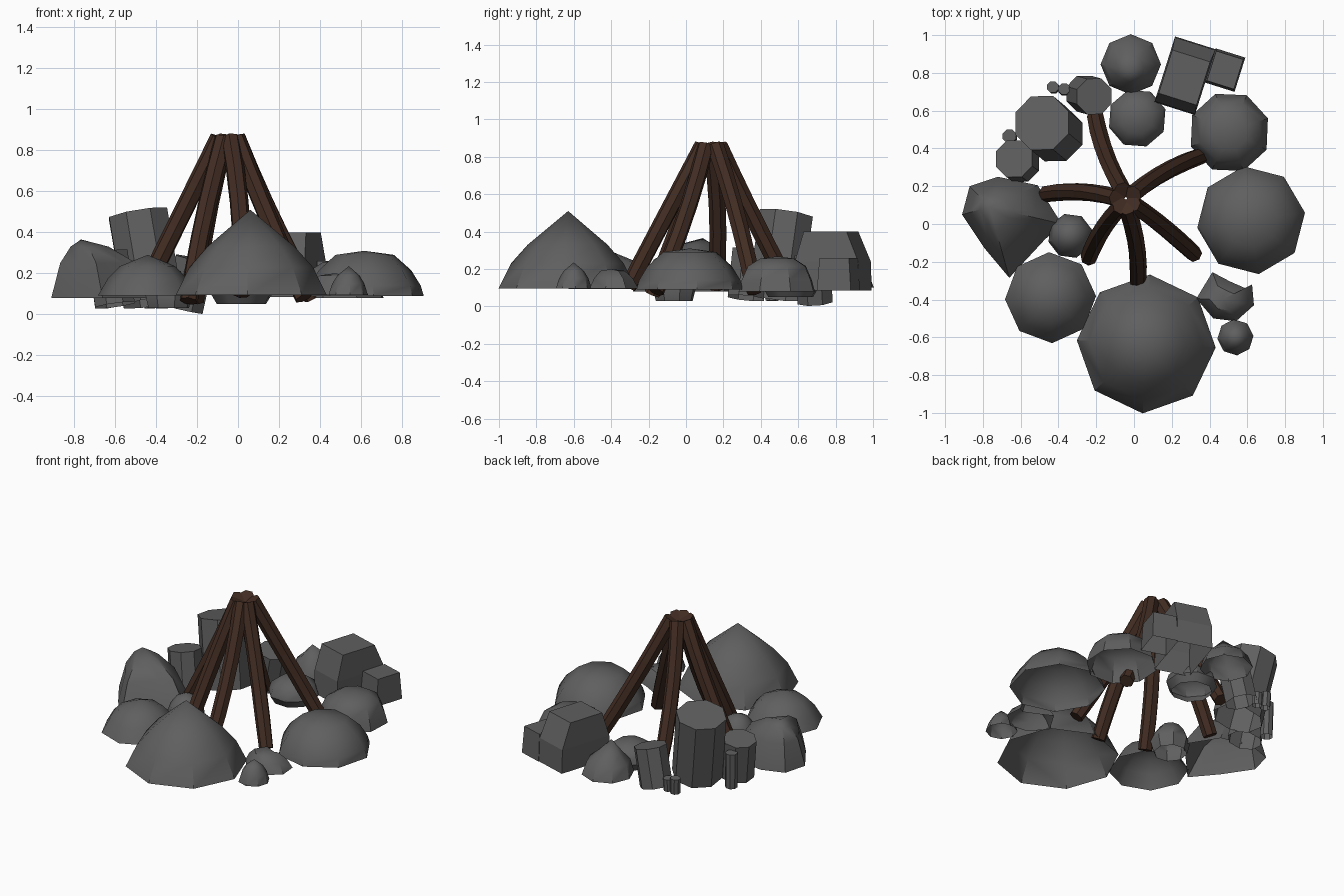
import bpy, bmesh, math
from mathutils import Vector

if "Cube" in bpy.data.objects:
    bpy.data.objects.remove(bpy.data.objects["Cube"])


def material(name, rgb):
    m = bpy.data.materials.new(name)
    m.diffuse_color = (*rgb, 1)
    m.use_nodes = True
    m.node_tree.nodes["Principled BSDF"].inputs["Base Color"].default_value = m.diffuse_color
    return m


GREY = material("stone grey", (0.115, 0.115, 0.115))
BROWN = material("bark brown", (0.053, 0.025, 0.016))


def finish(name, bm, mat, angle=None):
    bmesh.ops.recalc_face_normals(bm, faces=bm.faces[:])
    me = bpy.data.meshes.new(name)
    bm.to_mesh(me)
    bm.free()
    me.materials.append(mat)
    ob = bpy.data.objects.new(name, me)
    bpy.context.collection.objects.link(ob)
    if angle:
        bpy.ops.object.select_all(action='DESELECT')
        ob.select_set(True)
        bpy.context.view_layer.objects.active = ob
        bpy.ops.object.shade_smooth_by_angle(angle=math.radians(angle))
    return ob


def bridge(bm, a, b):
    n = len(a)
    for i in range(n):
        bm.faces.new((a[i], a[(i + 1) % n], b[(i + 1) % n], b[i]))


def circle(x, y, r, turn=0, n=8):
    return [(x + r * math.cos(math.radians(turn) + i * math.tau / n),
             y + r * math.sin(math.radians(turn) + i * math.tau / n)) for i in range(n)]


def dome(name, outline, profile, peak, top):
    """Hollow boulder: outline shrinks towards the peak along (scale, z)."""
    bm = bmesh.new()
    rings = []
    for s, z in profile:
        rings.append([bm.verts.new((peak[0] + (x - peak[0]) * s,
                                    peak[1] + (y - peak[1]) * s, z)) for x, y in outline])
    for a, b in zip(rings, rings[1:]):
        bridge(bm, a, b)
    tip = bm.verts.new((*peak, top))
    r = rings[-1]
    for i in range(len(r)):
        bm.faces.new((r[i], r[(i + 1) % len(r)], tip))
    return finish(name, bm, GREY, 40)


def tube(name, path, radii, mat, n, angle=None, turn=0, bottom=True):
    """n-sided tube through a path, capped at the top and optionally below."""
    bm = bmesh.new()
    pts = [Vector(p) for p in path]
    rings = []
    for i, p in enumerate(pts):
        d = (pts[min(i + 1, len(pts) - 1)] - pts[max(i - 1, 0)]).normalized()
        u = Vector((1, 0, 0))
        u = (u - d * u.dot(d)).normalized()
        v = d.cross(u)
        rings.append([bm.verts.new(p + radii[i] * (u * math.cos(turn + k * math.tau / n)
                                                   + v * math.sin(turn + k * math.tau / n)))
                      for k in range(n)])
    for a, b in zip(rings, rings[1:]):
        bridge(bm, a, b)
    if bottom:
        bm.faces.new(rings[0])
    bm.faces.new(rings[-1])
    return finish(name, bm, mat, angle)


# round boulders
dome("front_boulder", circle(0.065, -0.635, 0.368, -3),
     [(1, 0.095), (0.82, 0.23), (0.58, 0.33)], (0.06, -0.63), 0.51)
dome("right_boulder", circle(0.62, 0.02, 0.288, 8),
     [(1, 0.09), (0.95, 0.14), (0.79, 0.215), (0.5, 0.29)], (0.615, 0.02), 0.31)
dome("back_right_boulder", circle(0.505, 0.485, 0.217, 20),
     [(1, 0.08), (0.92, 0.14), (0.76, 0.215), (0.45, 0.255)], (0.51, 0.49), 0.268)
dome("front_left_boulder", circle(-0.442, -0.39, 0.241, 2),
     [(1, 0.092), (0.8, 0.175), (0.56, 0.235)], (-0.44, -0.39), 0.29)
dome("small_front_boulder", circle(0.537, -0.6, 0.096, 5),
     [(1, 0.095), (0.82, 0.15), (0.56, 0.19)], (0.54, -0.6), 0.235)
dome("back_boulder", circle(-0.017, 0.845, 0.16, 0),
     [(1, 0.1), (0.84, 0.18), (0.45, 0.235)], (-0.02, 0.81), 0.31)
dome("inner_back_boulder", circle(0.017, 0.56, 0.157, 18),
     [(0.8, 0.05), (1, 0.1), (0.9, 0.15), (0.55, 0.19)], (0.015, 0.56), 0.21)
dome("inner_left_boulder", circle(-0.337, -0.063, 0.12, 15),
     [(0.85, 0.03), (1, 0.1), (0.82, 0.16), (0.5, 0.21)], (-0.34, -0.06), 0.235)

# irregular boulders
dome("left_boulder",
     [(-0.72, 0.25), (-0.51, 0.205), (-0.42, 0.06), (-0.38, 0.0), (-0.47, -0.08),
      (-0.66, -0.285), (-0.79, -0.13), (-0.91, 0.05), (-0.87, 0.2)],
     [(1, 0.08), (0.7, 0.25), (0.35, 0.33)], (-0.765, 0.09), 0.365)
dome("lumpy_boulder",
     [(0.415, -0.255), (0.51, -0.305), (0.59, -0.34), (0.625, -0.32), (0.635, -0.43),
      (0.54, -0.515), (0.42, -0.5), (0.33, -0.395)],
     [(1, 0.095), (0.8, 0.15), (0.5, 0.19)], (0.47, -0.4), 0.2)

# leaning eight-sided stones and pebbles, open underneath
for name, a, b, r in [
        ("tall_stone", (-0.415, 0.475, 0.06), (-0.487, 0.535, 0.49), 0.155),
        ("left_stone", (-0.60, 0.32, 0.045), (-0.635, 0.345, 0.3), 0.105),
        ("back_stone", (-0.265, 0.69, 0.025), (-0.21, 0.675, 0.27), 0.102),
        ("pebble_1", (-0.425, 0.72, 0.03), (-0.43, 0.725, 0.13), 0.032),
        ("pebble_2", (-0.37, 0.71, 0.03), (-0.37, 0.715, 0.11), 0.032),
        ("pebble_3", (-0.655, 0.46, 0.03), (-0.66, 0.465, 0.26), 0.038)]:
    tube(name, [a, b], [r, r], GREY, 8, turn=math.pi / 8, bottom=False)


def block(name, center, turn, rings_data):
    """Tapered four-sided block, open underneath: (width, depth, depth shift, z) rings."""
    bm = bmesh.new()
    c, s = math.cos(math.radians(turn)), math.sin(math.radians(turn))
    rings = []
    for w, d, oy, z in rings_data:
        ring = []
        for sx, sy in ((-1, -1), (1, -1), (1, 1), (-1, 1)):
            x, y = sx * w / 2, sy * d / 2 + oy
            ring.append(bm.verts.new((center[0] + x * c - y * s, center[1] + x * s + y * c, z)))
        rings.append(ring)
    for a, b in zip(rings, rings[1:]):
        bridge(bm, a, b)
    bm.faces.new(rings[-1])
    return finish(name, bm, GREY)


block("large_block", (0.27, 0.785), -17.5,
      [(0.225, 0.365, 0, 0.085), (0.225, 0.355, 0, 0.24), (0.21, 0.24, -0.01, 0.4)])
block("small_block", (0.482, 0.815), -17.5,
      [(0.165, 0.19, 0, 0.085), (0.15, 0.165, 0, 0.26)])

# six bowed logs leaning together: foot position, bow at mid length, foot height
apex = Vector((-0.045, 0.135))
logs = [((0.32, -0.16), (-0.008, 0.018), 0.08), ((0.02, -0.31), (0.02, 0.0), 0.1),
        ((-0.24, -0.18), (-0.012, 0.015), 0.065), ((-0.465, 0.16), (0.0, 0.022), 0.1),
        ((-0.205, 0.57), (-0.018, -0.008), 0.07), ((0.365, 0.365), (-0.015, 0.015), 0.08)]
for i, (foot, bow, z0) in enumerate(logs):
    foot = Vector(foot)
    head = apex + (foot - apex).normalized() * 0.045
    path = []
    for k in range(6):
        t = k / 5
        p = foot.lerp(head, t) + Vector(bow) * 4 * t * (1 - t)
        path.append((p.x, p.y, z0 + (0.86 - z0) * t))
    tube(f"log_{i + 1}", path, [0.044, 0.047, 0.047, 0.047, 0.047, 0.047], BROWN, 7, 30, turn=i)
